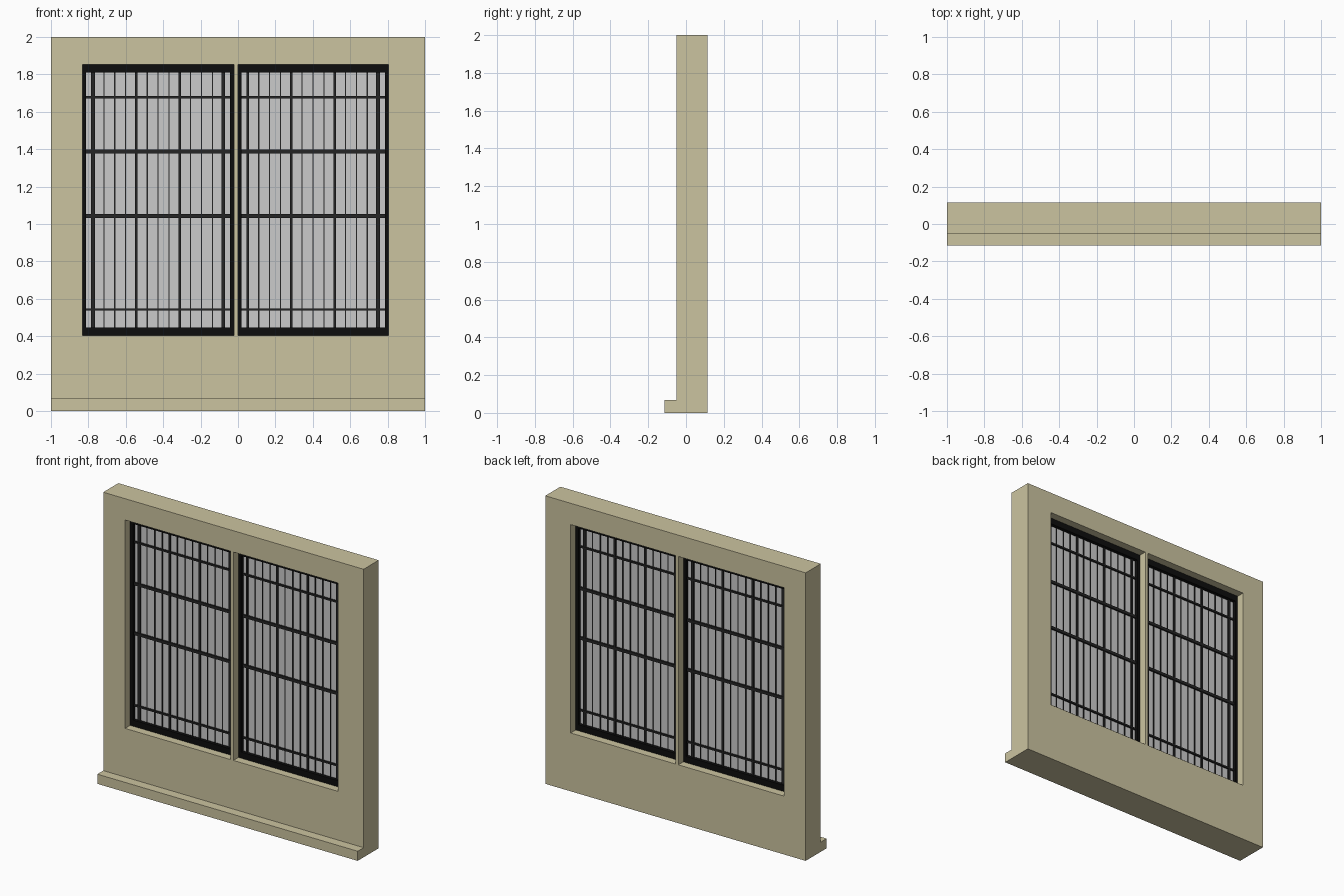
import bpy
import bmesh

if "Cube" in bpy.data.objects:
    bpy.data.objects.remove(bpy.data.objects["Cube"])


def material(name, rgb):
    m = bpy.data.materials.new(name)
    m.diffuse_color = (*rgb, 1)
    m.use_nodes = True
    m.node_tree.nodes["Principled BSDF"].inputs["Base Color"].default_value = m.diffuse_color
    return m


PLASTER = material("plaster", (0.6, 0.55, 0.35))
BLACK = material("black_metal", (0.004, 0.004, 0.004))
DARK = material("dark_metal", (0.018, 0.018, 0.018))


def make_object(name, bm, mat=None):
    bmesh.ops.recalc_face_normals(bm, faces=bm.faces)
    mesh = bpy.data.meshes.new(name)
    bm.to_mesh(mesh)
    bm.free()
    ob = bpy.data.objects.new(name, mesh)
    bpy.context.collection.objects.link(ob)
    if mat:
        mesh.materials.append(mat)
    return ob


def add_box(bm, x0, x1, y0, y1, z0, z1):
    verts = bmesh.ops.create_cube(bm, size=1)["verts"]
    bmesh.ops.scale(bm, vec=(x1 - x0, y1 - y0, z1 - z0), verts=verts)
    bmesh.ops.translate(bm, vec=((x0 + x1) / 2, (y0 + y1) / 2, (z0 + z1) / 2), verts=verts)


Z0, Z1 = 0.405, 1.852           # bottom and top of the openings
FRAME_Y = (0.005, 0.06)
MID_Y = 0.0325
SIDE, RAIL = 0.02, 0.042        # frame widths

# Window openings: x range and widths of the main bars (every fourth bar)
windows = {
    "left": (-0.832, -0.022, -0.775, (0.02, 0.014, 0.014, 0.02)),
    "right": (0.0, 0.805, 0.053, (0.014, 0.014, 0.014, 0.02)),
}

# Wall with its projecting foot, extruded from the side profile
bm = bmesh.new()
profile = [(-0.115, 0), (0.115, 0), (0.115, 2), (-0.05, 2), (-0.05, 0.067), (-0.115, 0.067)]
face = bm.faces.new([bm.verts.new((-1, y, z)) for y, z in profile])
ext = bmesh.ops.extrude_face_region(bm, geom=[face])["geom"]
bmesh.ops.translate(bm, vec=(2, 0, 0), verts=[v for v in ext if isinstance(v, bmesh.types.BMVert)])
wall = make_object("wall", bm, PLASTER)

# Cut the two openings, leaving the slim mullion between them
bm = bmesh.new()
for x0, x1, _, _ in windows.values():
    add_box(bm, x0, x1, -0.3, 0.3, Z0, Z1)
cutter = make_object("opening_cutter", bm, PLASTER)
cutter.hide_render = True
mod = wall.modifiers.new("openings", "BOOLEAN")
mod.operation = "DIFFERENCE"
mod.solver = "EXACT"
mod.object = cutter
bpy.context.view_layer.objects.active = wall
wall.select_set(True)
bpy.ops.object.modifier_apply(modifier=mod.name)
bpy.data.objects.remove(cutter)

for side, (x0, x1, first, widths) in windows.items():
    # Frame: deep top and bottom rails, slim stiles
    bm = bmesh.new()
    add_box(bm, x0, x1, *FRAME_Y, Z0, Z0 + RAIL)
    add_box(bm, x0, x1, *FRAME_Y, Z1 - RAIL, Z1)
    add_box(bm, x0, x0 + SIDE, *FRAME_Y, Z0 + RAIL, Z1 - RAIL)
    add_box(bm, x1 - SIDE, x1, *FRAME_Y, Z0 + RAIL, Z1 - RAIL)
    make_object(side + "_frame", bm, BLACK)

    # Glass pane
    bm = bmesh.new()
    add_box(bm, x0 + SIDE, x1 - SIDE, MID_Y - 0.003, MID_Y + 0.003, Z0 + RAIL, Z1 - RAIL)
    make_object(side + "_glass", bm)

    # Vertical bars: three thin ones between each pair of main bars
    bm = bmesh.new()
    for i in range(13):
        x = first + i * 0.058
        main = i % 4 == 0
        w = (widths[i // 4] if main else 0.006) / 2
        d = 0.012 if main else 0.008
        add_box(bm, x - w, x + w, MID_Y - d, MID_Y + d, Z0 + RAIL, Z1 - RAIL)
    make_object(side + "_vertical_bars", bm, DARK)

    # Horizontal bars
    bm = bmesh.new()
    for z, h in ((0.543, 0.012), (1.043, 0.02), (1.388, 0.02), (1.678, 0.012)):
        add_box(bm, x0 + SIDE, x1 - SIDE, MID_Y - 0.014, MID_Y + 0.014, z - h / 2, z + h / 2)
    make_object(side + "_horizontal_bars", bm, DARK)
